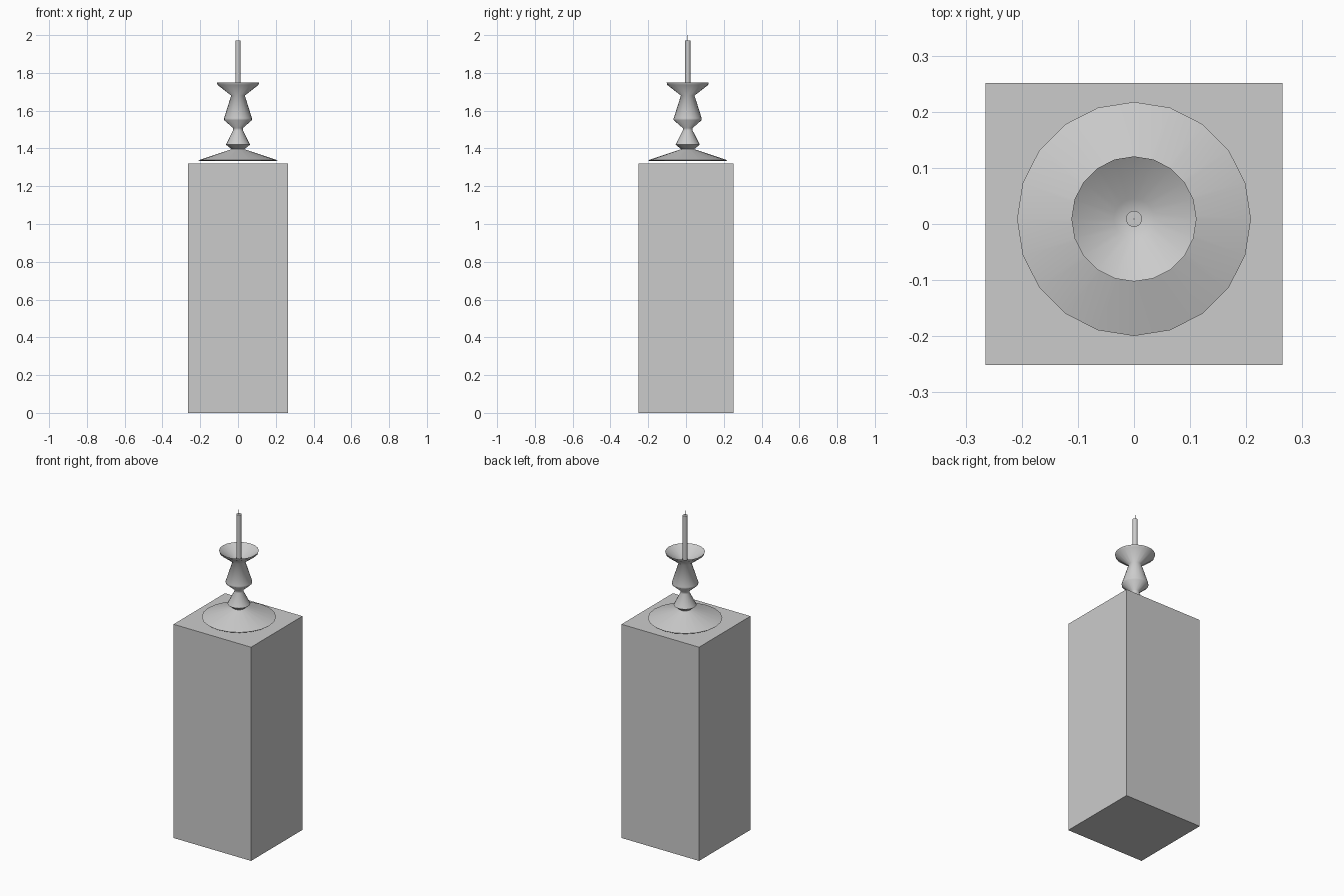
import bpy, bmesh, math

if "Cube" in bpy.data.objects:
    bpy.data.objects.remove(bpy.data.objects["Cube"])

CENTRE_Y = 0.009


def finish(name, bm, smooth=True):
    bmesh.ops.recalc_face_normals(bm, faces=bm.faces)
    mesh = bpy.data.meshes.new(name)
    bm.to_mesh(mesh)
    bm.free()
    obj = bpy.data.objects.new(name, mesh)
    bpy.context.collection.objects.link(obj)
    if smooth:
        bpy.ops.object.select_all(action='DESELECT')
        obj.select_set(True)
        bpy.context.view_layer.objects.active = obj
        bpy.ops.object.shade_smooth_by_angle(angle=math.radians(75))
    return obj


def lathe(name, profile, sides):
    """Revolve (radius, height) points around the stick axis, capping both ends."""
    bm = bmesh.new()
    rings = []
    for r, z in profile:
        rings.append([bm.verts.new((r * math.cos(2 * math.pi * i / sides),
                                    CENTRE_Y + r * math.sin(2 * math.pi * i / sides), z))
                      for i in range(sides)])
    for a, b in zip(rings, rings[1:]):
        for i in range(sides):
            j = (i + 1) % sides
            bm.faces.new((a[i], a[j], b[j], b[i]))
    bm.faces.new(rings[0])
    bm.faces.new(rings[-1])
    return finish(name, bm)


# Pedestal block
bm = bmesh.new()
bmesh.ops.create_cube(bm, size=1)
for v in bm.verts:
    v.co = (v.co.x * 0.53, v.co.y * 0.502, (v.co.z + 0.5) * 1.32)
finish("pedestal", bm, smooth=False)

# Candlestick: flared foot, turned stem, drip dish with hollow top
lathe("candlestick", [
    (0.203, 1.333), (0.2085, 1.338), (0.034, 1.396), (0.064, 1.420),
    (0.026, 1.495), (0.026, 1.508), (0.074, 1.550), (0.074, 1.560),
    (0.036, 1.680), (0.108, 1.736), (0.1115, 1.748), (0.036, 1.697), (0.012, 1.690),
], 20)

# Candle and wick
lathe("candle", [(0.0143, 1.685), (0.0143, 1.972)], 20)
lathe("wick", [(0.0012, 1.965), (0.0012, 2.0)], 8)
